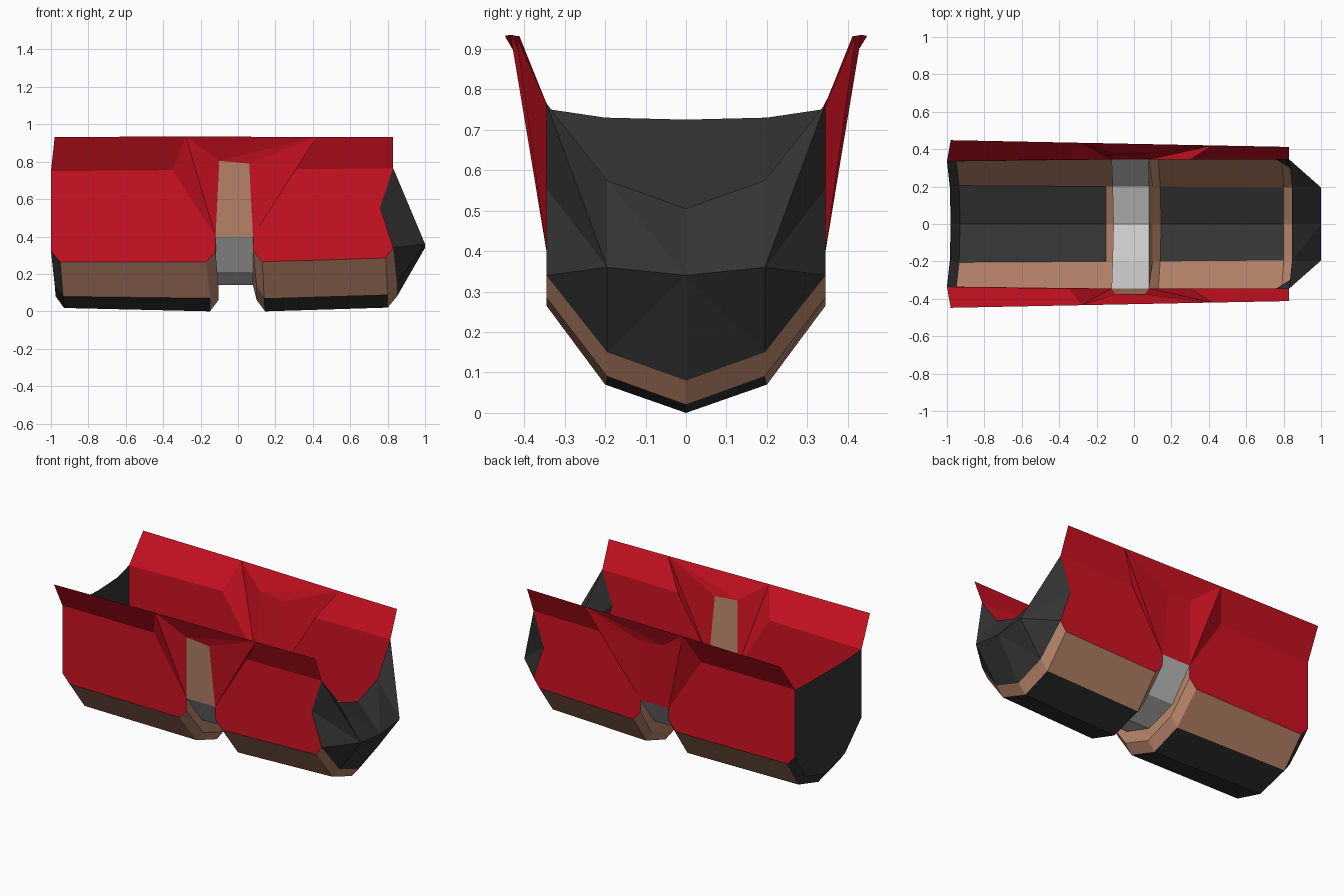
import bpy, bmesh

if "Cube" in bpy.data.objects:
    bpy.data.objects.remove(bpy.data.objects["Cube"])


def material(name, rgb):
    m = bpy.data.materials.new(name)
    m.diffuse_color = (*rgb, 1)
    m.use_nodes = True
    m.node_tree.nodes["Principled BSDF"].inputs["Base Color"].default_value = m.diffuse_color
    return m


RED = material("red", (0.62, 0.006, 0.016))
TAN = material("tan", (0.5, 0.24, 0.15))
DARK = material("dark", (0.035, 0.035, 0.035))


def build(name, faces, mat=None):
    """Thin flat-shaded sheet from a list of polygons."""
    bm = bmesh.new()
    for f in faces:
        bm.faces.new([bm.verts.new(p) for p in f])
    bmesh.ops.remove_doubles(bm, verts=bm.verts, dist=1e-4)
    me = bpy.data.meshes.new(name)
    bm.to_mesh(me)
    bm.free()
    if mat:
        me.materials.append(mat)
    ob = bpy.data.objects.new(name, me)
    bpy.context.collection.objects.link(ob)
    return ob


def flip(f):
    return [(x, -y, z) for x, y, z in reversed(f)]


def loft(stations, cols=(0, 1), split=None):
    """Skin half sections (keel, chine, side) and mirror them across y."""
    out = []
    for s, t in zip(stations, stations[1:]):
        for j in cols:
            a, b, c, d = s[j], s[j + 1], t[j + 1], t[j]
            if split == "bd":
                fs = [[a, b, d], [b, c, d]]
            elif split == "ac":
                fs = [[a, b, c], [a, c, d]]
            else:
                fs = [[a, b, c, d]]
            for f in fs:
                out += [f, flip(f)]
    return out


def st(keel, chine, side):
    """Half section; each argument is (x, y, z)."""
    return [keel, chine, side]


# hull sections, marching from the left rim under the belly to the right rim
L_TOP = st((-0.98, 0, 0.725), (-0.985, 0.2, 0.73), (-1.0, 0.335, 0.75))
L_LOW = st((-0.975, 0, 0.08), (-0.98, 0.2, 0.14), (-1.0, 0.335, 0.32))
L_BOT = st((-0.93, 0, 0.018), (-0.935, 0.205, 0.08), (-0.95, 0.335, 0.265))
N1 = st((-0.15, 0, 0), (-0.15, 0.2, 0.07), (-0.17, 0.345, 0.265))
N2 = st((-0.105, 0, 0.06), (-0.105, 0.2, 0.13), (-0.12, 0.345, 0.32))
N3 = st((-0.11, 0, 0.14), (-0.115, 0.2, 0.21), (-0.12, 0.345, 0.4))
N4 = st((0.08, 0, 0.14), (0.08, 0.2, 0.21), (0.08, 0.345, 0.4))
N5 = st((0.1, 0, 0.06), (0.1, 0.2, 0.13), (0.08, 0.345, 0.325))
N6 = st((0.145, 0, 0), (0.14, 0.2, 0.07), (0.13, 0.345, 0.265))
R_BOT = st((0.8, 0, 0.02), (0.8, 0.195, 0.09), (0.79, 0.345, 0.285))
R_LOW = st((0.85, 0, 0.08), (0.85, 0.195, 0.15), (0.83, 0.345, 0.34))
NOSE = st((1.0, 0, 0.34), (1.0, 0.195, 0.36), (0.76, 0.345, 0.555))
R_TOP = st((0.845, 0, 0.505), (0.845, 0.195, 0.575), (0.83, 0.345, 0.765))

# end caps
build("left_end_cap", loft([L_TOP, L_LOW, L_BOT]), DARK)
build("right_nose", loft([R_LOW, NOSE], split="bd") + loft([NOSE, R_TOP], split="ac"), DARK)

# belly: dark keel plates and tan chine plates
build("keel_plates", loft([L_BOT, N1], [0]) + loft([N6, R_BOT], [0]), DARK)
build("chine_plates", loft([L_BOT, N1], [1]) + loft([N6, R_BOT], [1]), TAN)

# bevelled edges and the grey channel between the two lobes
build("channel_edges", loft([N1, N2, N3]) + loft([N4, N5, N6]), TAN)
build("right_bevel", loft([R_BOT, R_LOW]), TAN)
build("channel", loft([N3, N4]))

# side wall points (y > 0 side)
KL, KR = (-0.35, 0.345, 0.755), (0.30, 0.345, 0.76)
TL, TR = (-0.28, 0.434, 0.935), (0.42, 0.42, 0.932)
CL, CR = (-0.10, 0.375, 0.805), (0.06, 0.375, 0.79)
EL, ER = (-0.98, 0.448, 0.932), (0.83, 0.412, 0.932)
SL, SR = N3[2], N4[2]

walls = [
    [L_TOP[2], KL, SL, N2[2], N1[2], L_BOT[2], L_LOW[2]],
    [KR, R_TOP[2], NOSE[2], R_LOW[2], R_BOT[2], N6[2], N5[2], SR],
    [L_TOP[2], EL, TL, KL],
    [KR, TR, ER, R_TOP[2]],
    [KL, TL, SL], [SL, TL, CL],
    [KR, SR, TR], [SR, CR, TR],
    [CL, TL, TR], [CL, TR, CR],
]
center = [SL, CL, CR, SR]


def outward(f):
    """Order a y > 0 polygon so that it faces +y."""
    area = sum(p[0] * q[2] - q[0] * p[2] for p, q in zip(f, f[1:] + f[:1]))
    return f if area < 0 else f[::-1]


# red walls with flared rims, centre panel tan in front and red behind
walls = [outward(f) for f in walls]
center = outward(center)
build("back_wall", walls + [center], RED)
build("front_wall", [flip(f) for f in walls], RED)
build("front_center_panel", [flip(center)], TAN)
